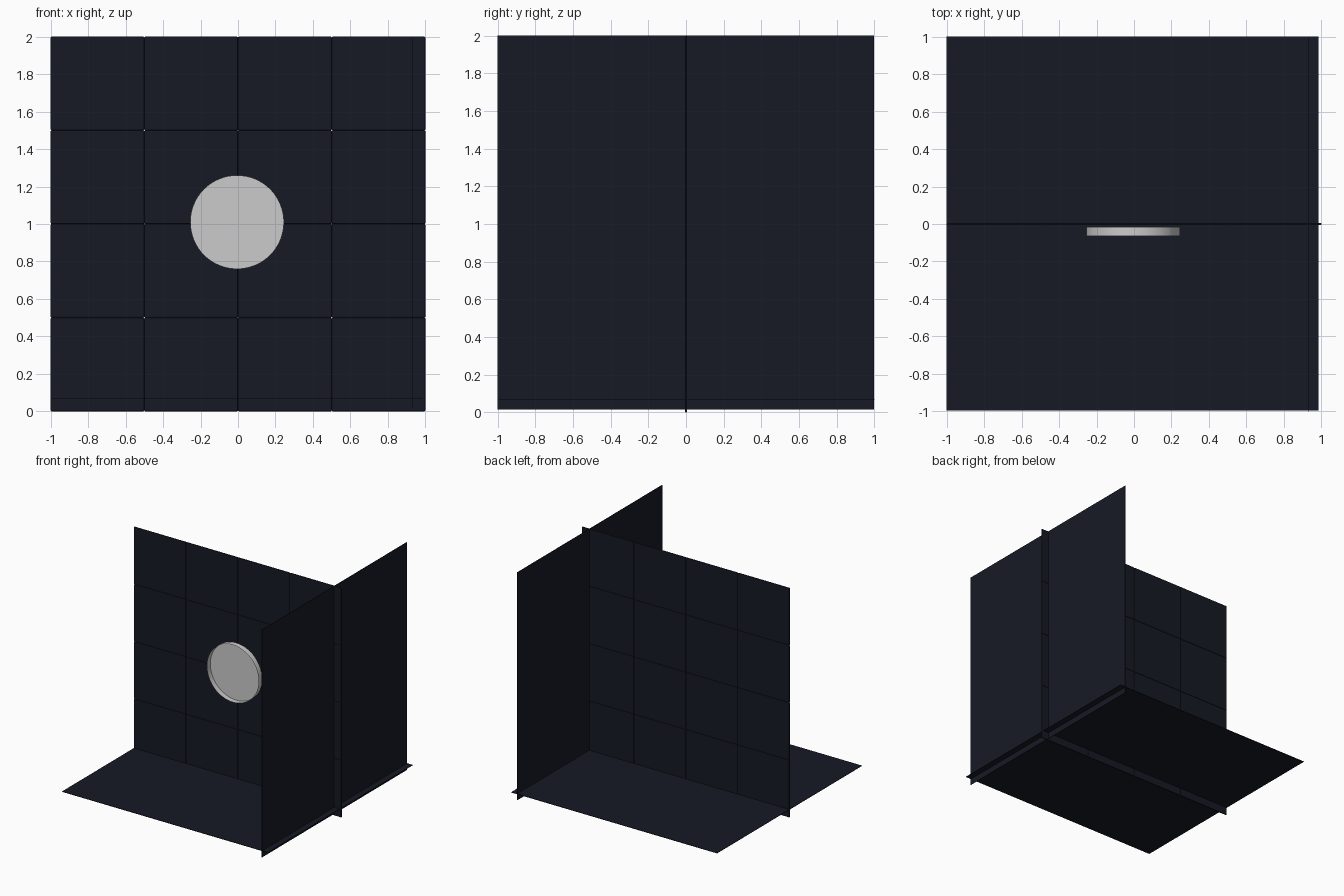
import bpy, bmesh, math
from mathutils import Matrix

if "Cube" in bpy.data.objects:
    bpy.data.objects.remove(bpy.data.objects["Cube"])

dark = bpy.data.materials.new("dark_panel")
dark.diffuse_color = (0.008, 0.01, 0.018, 1)
dark.use_nodes = True
dark.node_tree.nodes["Principled BSDF"].inputs["Base Color"].default_value = dark.diffuse_color


def finish(name, bm, mat=None):
    me = bpy.data.meshes.new(name)
    bm.to_mesh(me)
    bm.free()
    ob = bpy.data.objects.new(name, me)
    bpy.context.collection.objects.link(ob)
    if mat:
        me.materials.append(mat)
    return ob


def add_box(bm, lo, hi):
    size = [b - a for a, b in zip(lo, hi)]
    mid = [(a + b) / 2 for a, b in zip(lo, hi)]
    m = Matrix.Translation(mid) @ Matrix.Diagonal((*size, 1))
    return bmesh.ops.create_cube(bm, size=1, matrix=m)["verts"]


def plate(name, lo, hi):
    bm = bmesh.new()
    add_box(bm, lo, hi)
    return finish(name, bm, dark)


# Floor and side wall: plain thin plates crossing near their edges
plate("floor", (-1, -0.995, 0.068), (0.985, 1, 0.072))
plate("side_wall", (0.928, -1, 0.015), (0.932, 0.997, 2))

# Back wall: 4 x 4 thin tiles with clipped corners and edges
bm = bmesh.new()
for i in range(4):
    for k in range(4):
        x, z = -1 + i * 0.5, k * 0.5
        add_box(bm, (x, -0.006, z), (x + 0.5, 0.006, z + 0.5))
wall = finish("back_wall_tiles", bm, dark)
bev = wall.modifiers.new("edge_bevel", "BEVEL")
bev.width = 0.005
bev.segments = 2

# Shallow round cup: closed at the back, open towards the front
bm = bmesh.new()
turn = Matrix.Translation((-0.005, -0.041, 1.01)) @ Matrix.Rotation(math.pi / 2, 4, 'X')
bmesh.ops.create_cone(bm, cap_ends=True, segments=64, radius1=0.25,
                      radius2=0.25, depth=0.048, matrix=turn)
bm.normal_update()
front = [f for f in bm.faces if f.normal.y < -0.9]
bmesh.ops.delete(bm, geom=front, context='FACES_ONLY')
cup = finish("round_cup", bm)
bpy.context.view_layer.objects.active = cup
cup.select_set(True)
bpy.ops.object.shade_smooth_by_angle(angle=math.radians(30))
